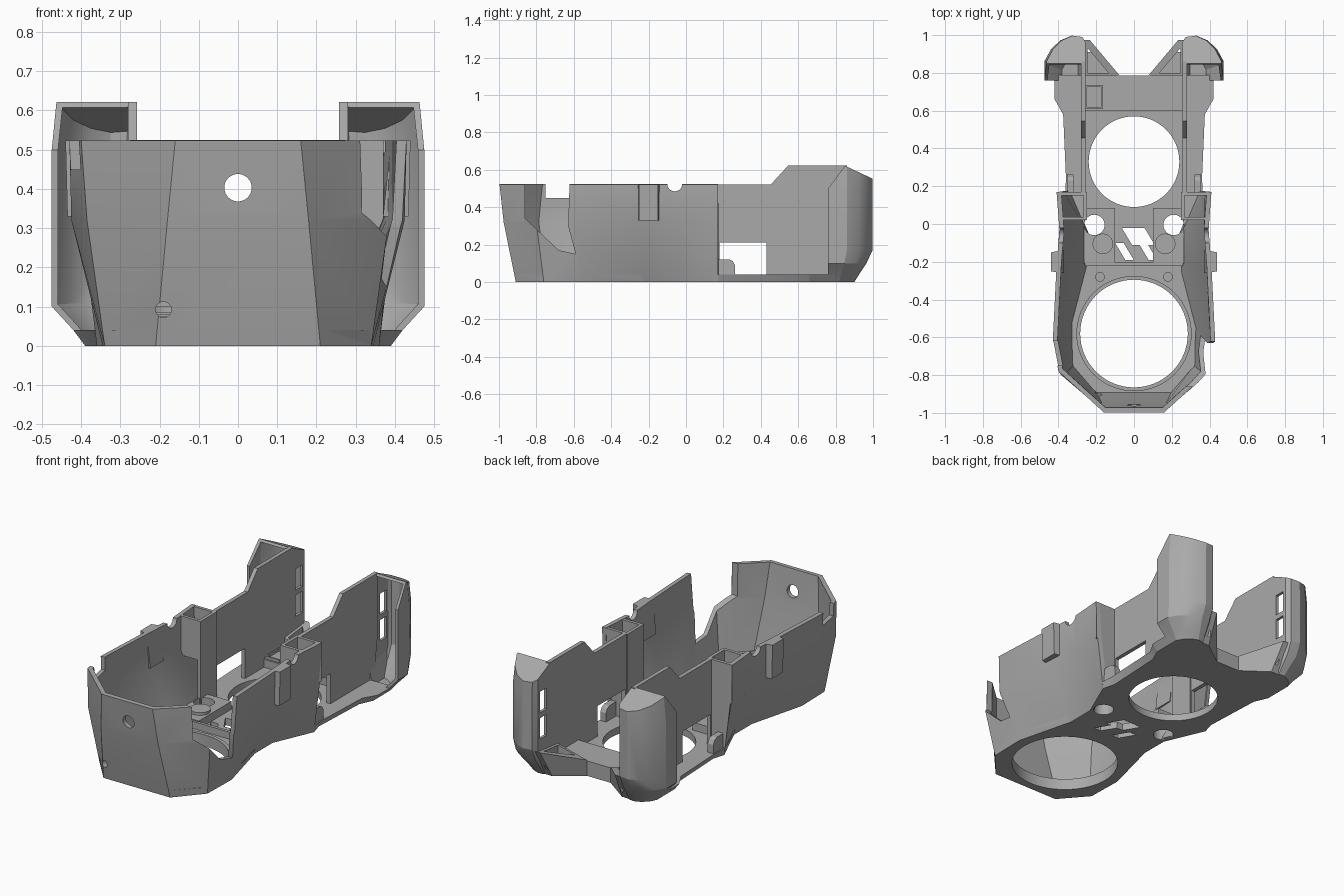
import bpy, bmesh, math
from mathutils import Vector

if "Cube" in bpy.data.objects:
    bpy.data.objects.remove(bpy.data.objects["Cube"])

grey = bpy.data.materials.new("plain_grey")
grey.use_nodes = True
grey.diffuse_color = (0.4, 0.4, 0.4, 1)
grey.node_tree.nodes["Principled BSDF"].inputs["Base Color"].default_value = (0.4, 0.4, 0.4, 1)
parts = []


def make(name, verts, faces, fix=True):
    me = bpy.data.meshes.new(name)
    me.from_pydata([tuple(v) for v in verts], [], faces)
    if fix:
        bm = bmesh.new()
        bm.from_mesh(me)
        bmesh.ops.recalc_face_normals(bm, faces=bm.faces)
        bm.to_mesh(me)
        bm.free()
    me.materials.append(grey)
    ob = bpy.data.objects.new(name, me)
    bpy.context.collection.objects.link(ob)
    parts.append(ob)
    return ob


def loft(name, low, high):
    """Closed solid between two matching outlines of 3D points."""
    n = len(low)
    faces = [list(range(n))[::-1], list(range(n, 2 * n))]
    faces += [(i, (i + 1) % n, n + (i + 1) % n, n + i) for i in range(n)]
    return make(name, list(low) + list(high), faces)


def prism(name, outline, z0, z1):
    return loft(name, [(x, y, z0) for x, y in outline], [(x, y, z1) for x, y in outline])


def side_prism(name, outline, x0, x1):
    return loft(name, [(x0, y, z) for y, z in outline], [(x1, y, z) for y, z in outline])


def box(name, x0, x1, y0, y1, z0, z1):
    return prism(name, [(x0, y0), (x1, y0), (x1, y1), (x0, y1)], z0, z1)


def circle(x, y, r, n=64):
    return [(x + r * math.cos(math.tau * i / n), y + r * math.sin(math.tau * i / n)) for i in range(n)]


def disc(name, x, y, r, z0, z1):
    return prism(name, circle(x, y, r), z0, z1)


def front_hole(x, z, r):
    ring = circle(x, z, r, 32)
    return loft("cutter", [(a, -1.1, b) for a, b in ring], [(a, -0.8, b) for a, b in ring])


def bake(ob):
    """Apply the modifier stack."""
    dg = bpy.context.evaluated_depsgraph_get()
    me = bpy.data.meshes.new_from_object(ob.evaluated_get(dg))
    ob.modifiers.clear()
    ob.data = me


def thicken(ob, t):
    m = ob.modifiers.new("thickness", 'SOLIDIFY')
    m.thickness, m.offset, m.use_even_offset = t, -1, True
    bake(ob)


def cut(ob, cutters):
    for c in cutters:
        c.hide_render = True
        m = ob.modifiers.new("cut", 'BOOLEAN')
        m.object, m.operation, m.solver = c, 'DIFFERENCE', 'EXACT'
    bake(ob)
    for c in cutters:
        parts.remove(c)
        bpy.data.objects.remove(c)


def mirror(ob):
    ob.modifiers.new("mirror", 'MIRROR').use_mirror_merge = False
    bake(ob)


def both(half):
    """Whole outline from a half outline running front to back."""
    return half[::-1] + [(-x, y) for x, y in half]


# Faceted front body shell
foot = [(.21, -.91), (.34, -.76), (.345, -.55), (.26, -.22), (.26, -.06), (.36, .17)]
belly = [(.18, -.975), (.385, -.80), (.425, -.6), (.405, -.22), (.395, -.03), (.40, .17)]
rim = [(.16, -.997), (.40, -.78), (.43, -.62), (.41, -.22), (.395, -.03), (.41, .17)]
rings = [(both(foot), 0), (both(belly), .32), (both(rim), .523)]
n = len(rings[0][0])
body = make("front_body", [(x, y, z) for ring, z in rings for x, y in ring],
            [(k * n + i, k * n + n + i, k * n + n + i + 1, k * n + i + 1)
             for k in range(2) for i in range(n - 1)], fix=False)
thicken(body, .025)
dip = [(y, .525 + z) for y, z in circle(-.06, 0, .04, 24)]
cut(body, [
    side_prism("cutter", [(-.86, .6), (-.86, .34), (-.68, .17), (-.59, .15), (-.63, .3), (-.62, .6)], .2, .6),
    box("cutter", -.6, -.3, -.75, -.62, .45, .6),
    side_prism("cutter", dip, -.6, .6),
    front_hole(0, .403, .035), front_hole(-.19, .092, .02)])

# Floor plate with bevelled edge
tail = [(.34, .24), (.355, .58), (.39, .66), (.39, .79), (.1, .785)]
tail_top = [(.36, .24), (.375, .58), (.42, .66), (.42, .79), (.1, .785)]
step = [(a + (c - a) / 10, b + (d - b) / 10) for (a, b), (c, d) in zip(foot, belly)]
floor = loft("floor", [(x, y, 0) for x, y in both(foot + tail)],
             [(x, y, .04) for x, y in both(step + tail_top)])


def openings():
    """Cutters for the two big rings, the round holes and the slanted vents."""
    out = [disc("cutter", 0, -.58, .285, -.1, .3), disc("cutter", 0, .33, .24, -.1, .3)]
    for s in (-1, 1):
        out.append(disc("cutter", s * .21, -.005, .054, -.1, .3))
    for x, y, h in ((-.065, -.02, .09), (.01, -.02, .09), (-.1, -.1, .09), (-.025, -.02, .17)):
        d = h * .6
        out.append(prism("cutter", [(x, y), (x + .045, y), (x + .045 + d, y - h), (x + d, y - h)], -.1, .3))
    return out


cut(floor, openings())

# Raised lip around the front ring
lip = disc("front_ring_lip", 0, -.58, .305, .03, .065)
cut(lip, [disc("cutter", 0, -.58, .285, 0, .2)])

# Raised mounting blocks in the waist
block = box("mounting_block", .10, .265, -.21, .085, .035, .085)
cut(block, [disc("cutter", .21, -.005, .054, -.1, .3), disc("cutter", 0, .33, .24, -.1, .3)])
mirror(block)
for name, x, y, r, z in (("mounting_boss", .165, -.105, .054, .10), ("small_boss", .18, -.28, .025, .075)):
    mirror(disc(name, x, y, r, .03, z))
box("waist_bar", -.26, .26, -.222, -.205, .035, .08)

# Hollow corner boxes behind the body
mirror(box("box_front_wall", .25, .39, .02, .038, .30, .523))
mirror(box("box_inner_wall", .25, .268, .02, .17, .03, .523))
mirror(prism("box_back_wall", [(.25, .152), (.395, .152), (.408, .17), (.25, .17)], .30, .523))
mirror(loft("box_lower_wall", [(.25, .152, .02), (.35, .152, .02), (.35, .17, .02), (.25, .17, .02)],
            [(.25, .152, .31), (.395, .152, .31), (.395, .17, .31), (.25, .17, .31)]))
mirror(loft("side_bump", [(.37, -.26, .33), (.435, -.25, .33), (.435, -.15, .33), (.37, -.14, .33)],
            [(.39, -.26, .523), (.44, -.25, .523), (.44, -.15, .523), (.39, -.14, .523)]))

# Thin rear side walls with window
wall = side_prism("rear_side_wall", [(.16, .02), (.82, .02), (.86, .3), (.86, .622), (.545, .622),
                                     (.455, .523), (.16, .523)], .257, .28)
cut(wall, [box("cutter", .2, .4, .178, .43, .04, .212)])
mirror(wall)
tab = [(.17, .03), (.262, .03), (.262, .09), (.25, .112), (.23, .122), (.17, .122)]
mirror(side_prism("window_tab", tab, .32, .355))

# Rear corner pods, open to the front
plan = [(.257, .76), (.257, .965), (.275, .99), (.33, .997), (.39, .972), (.44, .925), (.475, .86), (.475, .76)]


def pod_ring(z, xmax, ymax):
    pts = []
    for x, y in plan:
        px = .257 + (x - .257) * (xmax - .257) / (.475 - .257)
        py = .76 + (y - .76) * (ymax - .76) / (.997 - .76)
        pts.append(Vector((px, py, z)))
    return pts


levels = [pod_ring(0, .39, .90), pod_ring(.04, .42, .925), pod_ring(.10, .475, .965),
          pod_ring(.17, .475, .997), pod_ring(.50, .475, .997)]
top = pod_ring(.6, .463, .997)
for p in top:
    p.y = max(p.y, .85)
    p.z = .622 - (p.y - .85) * .47
levels.append(top)
n = len(plan)
faces = [(k * n + i, k * n + n + i, k * n + n + i + 1, k * n + i + 1)
         for k in range(len(levels) - 1) for i in range(n - 1)]
faces = [f[::-1] for f in faces]
last = (len(levels) - 1) * n
faces += [list(range(n))[::-1], list(range(last, last + n))]
pod = make("rear_pod", [p for ring in levels for p in ring], faces, fix=False)
# Outward normals before thickening inward
bm = bmesh.new()
bm.from_mesh(pod.data)
bm.faces.ensure_lookup_table()
bm.normal_update()
if bm.faces[-1].normal.z < 0:
    bmesh.ops.reverse_faces(bm, faces=bm.faces)
bm.to_mesh(pod.data)
bm.free()
thicken(pod, .016)
cut(pod, [box("cutter", .2, .3, .885, .945, a, b) for a, b in ((.22, .34), (.37, .49))])
mirror(pod)

# Rear cross bar with a square frame, and angled wedges beside the pods
box("rear_bar", -.262, .262, .60, .785, .03, .085)
frame = box("square_frame", -.26, -.165, .61, .735, .08, .10)
cut(frame, [box("cutter", -.25, -.175, .62, .725, .05, .2)])
wedge = loft("rear_wedge", [(.075, .785, 0), (.30, .785, 0), (.30, .89, 0), (.22, .89, 0)],
             [(.075, .785, .09), (.27, .785, .14), (.27, .975, .16), (.235, .975, .16)])
cut(wedge, [prism("cutter", [(.135, .80), (.245, .80), (.245, .93)], .04, .3)])
mirror(wedge)

# Edge-aware shading
bpy.ops.object.select_all(action='DESELECT')
for ob in parts:
    ob.select_set(True)
bpy.context.view_layer.objects.active = body
bpy.ops.object.shade_smooth_by_angle(angle=math.radians(22))
